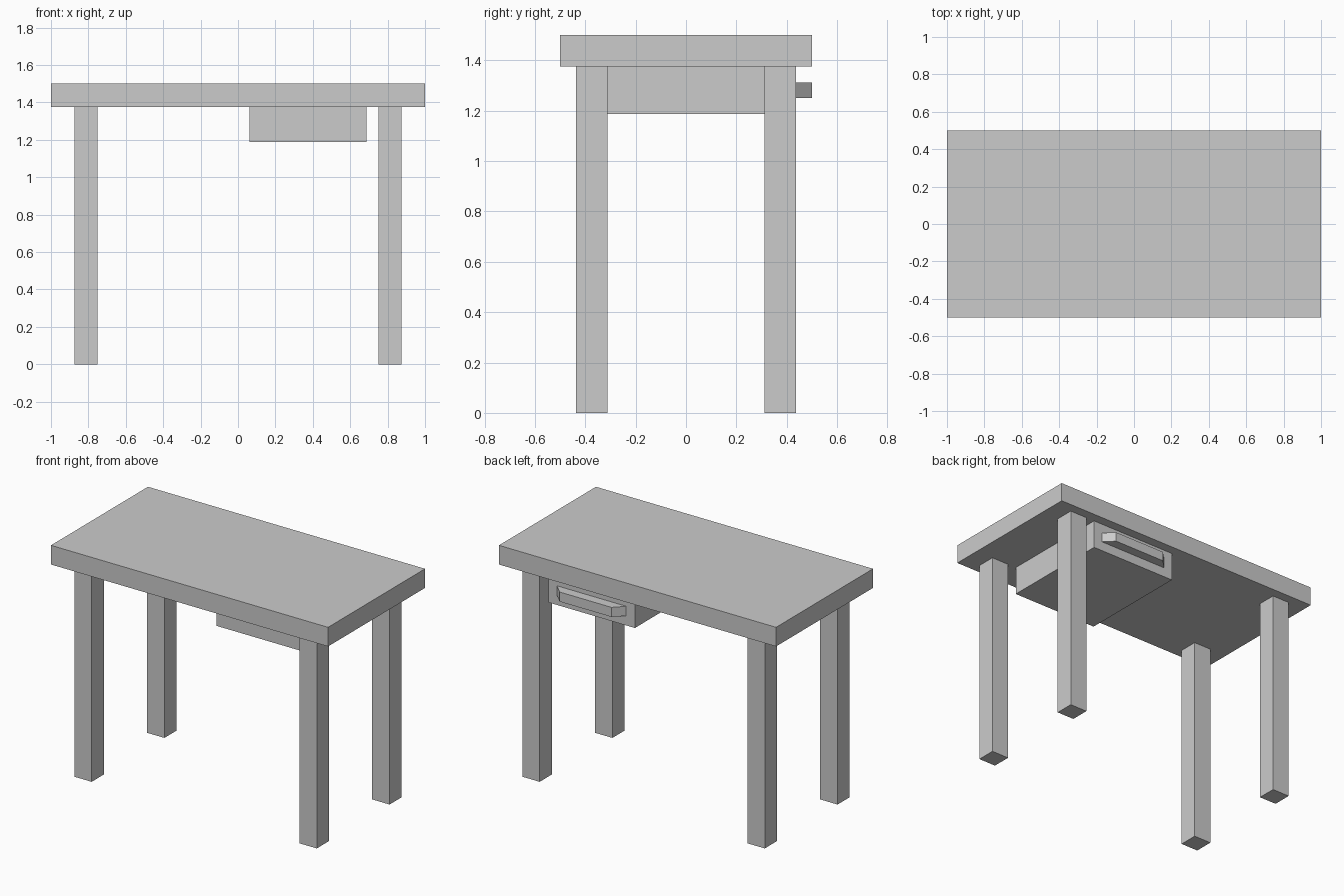
import bpy, bmesh

if "Cube" in bpy.data.objects:
    bpy.data.objects.remove(bpy.data.objects["Cube"])


def prism(name, outline, z0, z1):
    """Extrude a flat xy outline from z0 up to z1."""
    bm = bmesh.new()
    face = bm.faces.new([bm.verts.new((x, y, z0)) for x, y in outline])
    top = bmesh.ops.extrude_face_region(bm, geom=[face])["geom"]
    bmesh.ops.translate(bm, vec=(0, 0, z1 - z0),
                        verts=[v for v in top if isinstance(v, bmesh.types.BMVert)])
    bmesh.ops.recalc_face_normals(bm, faces=bm.faces)
    mesh = bpy.data.meshes.new(name)
    bm.to_mesh(mesh)
    bm.free()
    obj = bpy.data.objects.new(name, mesh)
    bpy.context.collection.objects.link(obj)
    return obj


def box(name, x0, x1, y0, y1, z0, z1):
    return prism(name, [(x0, y0), (x1, y0), (x1, y1), (x0, y1)], z0, z1)


TOP_Z = 1.375   # underside of the tabletop
LEG = 0.125     # leg thickness

# Tabletop
box("tabletop", -1, 1, -0.5, 0.5, TOP_Z, 1.5)

# Four square legs
for side, cx in (("left", -0.8125), ("right", 0.8125)):
    for end, cy in (("front", -0.375), ("back", 0.375)):
        box(f"{end}_{side}_leg", cx - LEG / 2, cx + LEG / 2,
            cy - LEG / 2, cy + LEG / 2, 0, TOP_Z)

# Drawer hung under the top, opening towards the back
box("drawer", 0.0625, 0.6875, -0.3125, 0.4375, 1.1875, TOP_Z)

# Drawer handle with slanted ends
prism("drawer_handle",
      [(0.125, 0.4375), (0.625, 0.4375), (0.5625, 0.5), (0.1875, 0.5)],
      1.25, 1.3125)
